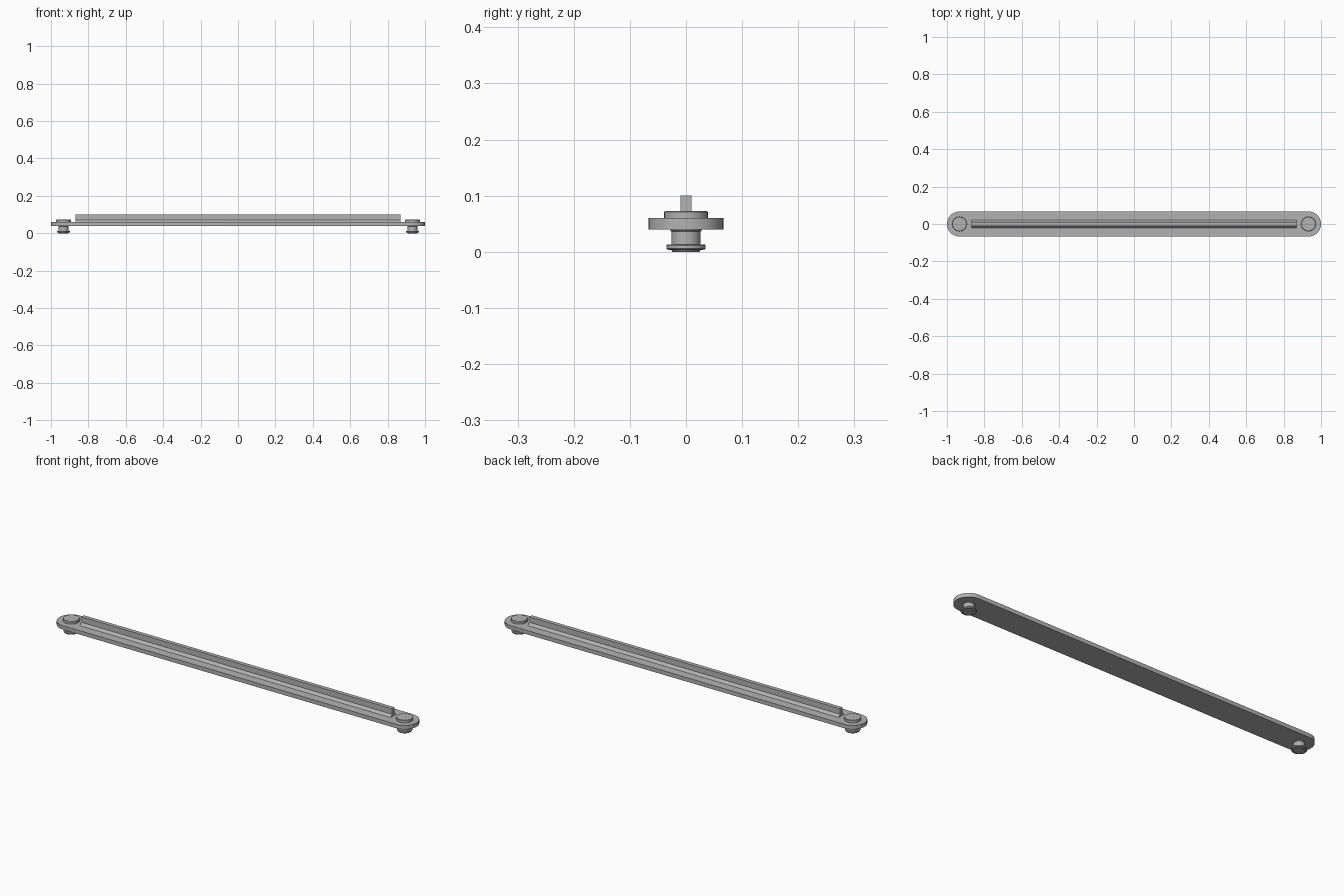
import bpy, bmesh, math

cube = bpy.data.objects.get("Cube")
if cube:
    bpy.data.objects.remove(cube, do_unlink=True)

grey = bpy.data.materials.new("light grey")
grey.use_nodes = True
colour = (0.45, 0.45, 0.45, 1)
grey.diffuse_color = colour
grey.node_tree.nodes["Principled BSDF"].inputs["Base Color"].default_value = colour


def make(name, bm):
    bmesh.ops.recalc_face_normals(bm, faces=bm.faces)
    mesh = bpy.data.meshes.new(name)
    bm.to_mesh(mesh)
    bm.free()
    mesh.materials.append(grey)
    obj = bpy.data.objects.new(name, mesh)
    bpy.context.collection.objects.link(obj)
    bpy.ops.object.select_all(action='DESELECT')
    obj.select_set(True)
    bpy.context.view_layer.objects.active = obj
    bpy.ops.object.shade_smooth_by_angle(angle=math.radians(30))
    return obj


def extrude(name, points, offset):
    bm = bmesh.new()
    face = bm.faces.new([bm.verts.new(p) for p in points])
    new = bmesh.ops.extrude_face_region(bm, geom=[face])["geom"]
    bmesh.ops.translate(bm, vec=offset, verts=[v for v in new if isinstance(v, bmesh.types.BMVert)])
    return make(name, bm)


def lathe(name, profile, x, steps=32):
    bm = bmesh.new()
    rings = [[bm.verts.new((x + r * math.cos(2 * math.pi * i / steps),
                            r * math.sin(2 * math.pi * i / steps), z))
              for i in range(steps)] for r, z in profile]
    for a, b in zip(rings, rings[1:]):
        for i in range(steps):
            j = (i + 1) % steps
            bm.faces.new((a[i], a[j], b[j], b[i]))
    bm.faces.new(rings[0])
    bm.faces.new(rings[-1])
    return make(name, bm)


# Flat bar with fully rounded ends
R, PIN_X = 0.067, 0.933
outline = []
for side, start in ((1, -90), (-1, 90)):
    for i in range(17):
        a = math.radians(start + 180 * i / 16)
        outline.append((side * PIN_X + R * math.cos(a), R * math.sin(a), 0.04))
extrude("bar_plate", outline, (0, 0, 0.02))

# Upright stiffening rib with sloped feet
half = [(0.022, 0.058), (0.022, 0.06), (0.010, 0.072), (0.010, 0.10)]
section = half + [(-y, z) for y, z in reversed(half)]
extrude("stiffening_rib", [(-0.87, y, z) for y, z in section], (1.74, 0, 0))

# Pins: flat head above the bar, shank and flanged foot below
head = [(0.039, 0.058), (0.039, 0.071), (0.037, 0.073)]
shank = [(0.024, 0.0), (0.026, 0.003), (0.033, 0.004), (0.035, 0.006),
         (0.035, 0.011), (0.033, 0.013), (0.026, 0.013), (0.026, 0.036),
         (0.028, 0.038), (0.028, 0.042)]
for side, x in (("left", PIN_X), ("right", -PIN_X)):
    lathe(side + "_pin_head", head, x)
    lathe(side + "_pin_shank", shank, x)
